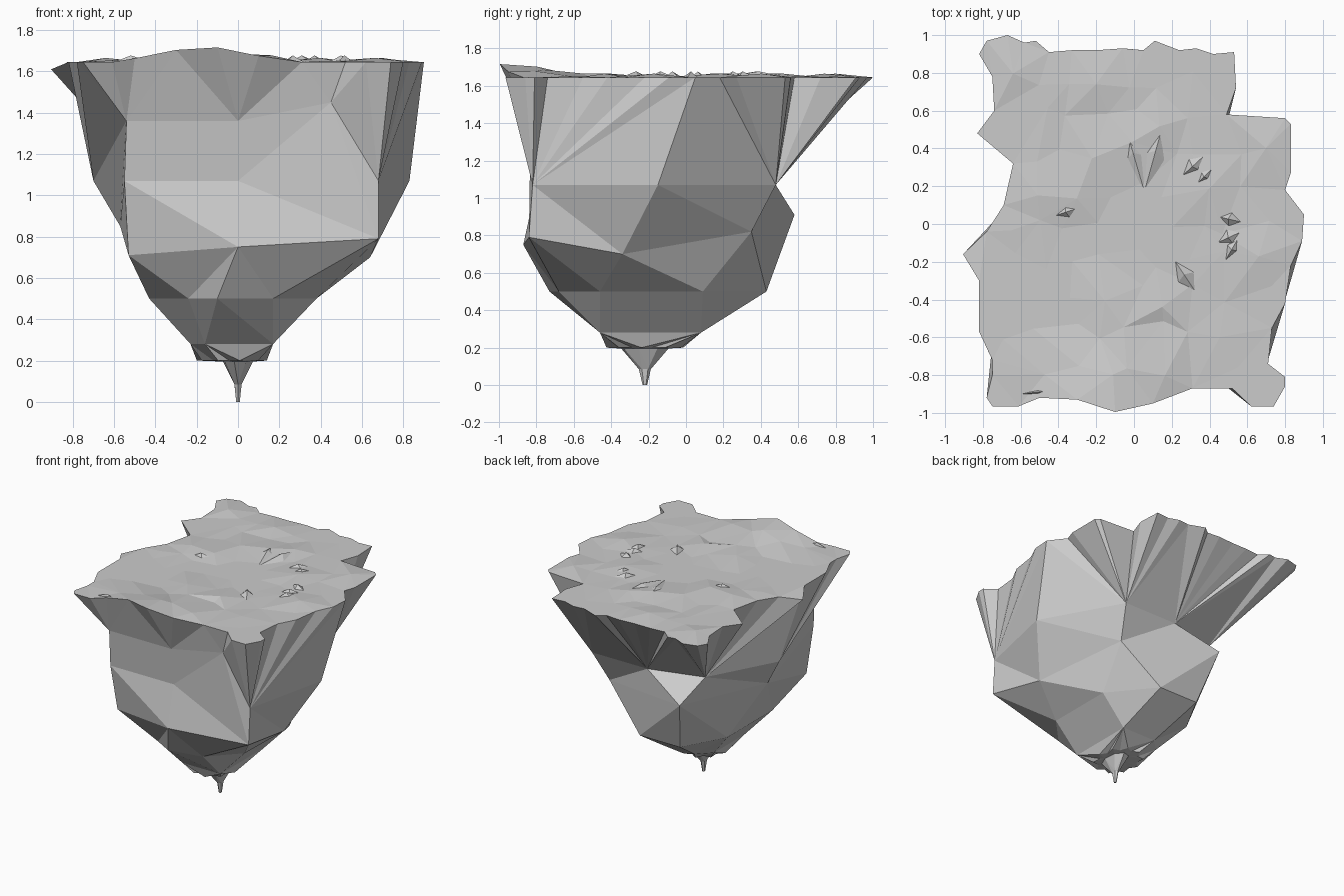
import bpy, bmesh, math, random
from mathutils import Vector
from mathutils.geometry import delaunay_2d_cdt

if "Cube" in bpy.data.objects:
    bpy.data.objects.remove(bpy.data.objects["Cube"])

random.seed(4)

# Plan outline of the grassy top, counter-clockwise from the front-left corner
RIM = [(-.75, -.72), (-.75, -.80), (-.78, -.92), (-.75, -.965), (-.61, -.965), (-.50, -.92),
       (-.30, -.93), (-.10, -.995), (.10, -.95), (.31, -.87), (.52, -.87), (.62, -.965),
       (.74, -.965), (.80, -.86), (.80, -.81), (.71, -.74), (.73, -.55), (.80, -.42),
       (.83, -.22), (.89, -.09), (.90, .05), (.80, .18), (.83, .27), (.83, .53), (.80, .56),
       (.49, .58), (.54, .72), (.53, .91), (.42, .90), (.33, .93), (.24, .92), (.11, .97),
       (.05, .92), (-.06, .93), (-.20, .92), (-.33, .92), (-.45, .91), (-.52, .97),
       (-.58, .96), (-.67, 1.0), (-.78, .97), (-.82, .90), (-.75, .78), (-.74, .60),
       (-.83, .48), (-.64, .32), (-.69, .10), (-.78, -.04), (-.905, -.16), (-.82, -.30),
       (-.82, -.57)]

# Rock rings below the rim, each starting at the front left
SHOULDER = [(-.54, -.83, 1.36), (0, -.83, 1.36), (.45, -.83, 1.45), (.68, -.82, 1.07),
            (.83, -.15, 1.07), (.48, .48, 1.07), (0, .48, 1.07), (-.42, .36, 1.07),
            (-.70, -.16, 1.07)]
# Rim point above each shoulder edge, where one fan of rock faces ends and the next begins
FANS = [6, 9, 11, 20, 20, 30, 38, 49, 53]
WAIST = [(-.55, -.80, 1.07), (0, -.80, 1.07), (.68, -.84, .79), (.64, -.34, .70),
         (.42, .35, .82), (-.35, .58, .91), (-.57, -.20, .85)]
BELLY = [(-.53, -.74, .71), (0, -.87, .75)] + WAIST[2:]
FOOT = [(x, y, .5) for x, y in ((-.43, -.46), (-.24, -.65), (-.1, -.73), (.17, -.68),
        (.38, -.46), (.38, .09), (.10, .43), (-.25, .43), (-.43, .10))]
ROOT = [(x, y, .28) for x, y in ((-.23, -.40), (-.16, -.46), (.17, -.46), (.17, .08),
        (-.13, .08), (-.23, -.02))]


def oval(rx, ry, z, n, cx=0.0, notch=0.0):
    pts = []
    for i in range(n):
        a = math.radians(-149) + math.tau * i / n
        k = 1 - notch * (i % 2)
        pts.append((cx + rx * k * math.cos(a), -.22 + ry * k * math.sin(a), z))
    return pts


def lip(x, y):
    """Height of the ground: nearly level with a raised lip at the front."""
    rise = .085 * max(0, 1 - abs(x + .17) / .42) * max(0, min(1, (-y - .55) / .35))
    return 1.645 + rise - (.035 if x < -.88 else 0)


def bridge(bm, low, high, cy, fans=None):
    """Triangulate between two rings of different counts, by angle or by given fans."""
    def ang(v):
        return (math.atan2(v.co.y - cy, v.co.x) + math.radians(150)) % math.tau

    def mid(ring, i):
        n = len(ring)
        a = ang(ring[i])
        b = ang(ring[(i + 1) % n]) + (math.tau if i + 1 == n else 0)
        return (a + b) / 2
    shift = fans[-1] - len(high) if fans else 0
    i, j, end = 0, shift, len(high) + shift
    while i < len(low) or j < end:
        a, b = low[i % len(low)], high[j % len(high)]
        if j == end:
            step_low = True
        elif i == len(low):
            step_low = False
        else:
            step_low = j >= fans[i] if fans else mid(low, i) < mid(high, j)
        if step_low:
            i += 1
            bm.faces.new((a, low[i % len(low)], b))
        else:
            j += 1
            bm.faces.new((a, high[j % len(high)], b))


def finish(bm, name):
    bmesh.ops.recalc_face_normals(bm, faces=bm.faces[:])
    me = bpy.data.meshes.new(name)
    bm.to_mesh(me)
    bm.free()
    ob = bpy.data.objects.new(name, me)
    bpy.context.collection.objects.link(ob)
    return ob


# Island: rock rings stacked down to the hanging spike
bm = bmesh.new()
rim = [(x, y, lip(x, y)) for x, y in RIM]
stack = [(rim, -.1), (SHOULDER, -.1), (WAIST, -.1), (BELLY, -.1), (FOOT, -.1), (ROOT, -.22),
         (oval(.17, .21, .20, 20, -.03, .2), -.22), (oval(.075, .13, .195, 8), -.22),
         (oval(.02, .032, .085, 6), -.22), (oval(.01, .012, 0, 6), -.22)]
rings = [[bm.verts.new(p) for p in ring] for ring, _ in stack]
for k in range(len(rings) - 1):
    bridge(bm, rings[k + 1], rings[k], stack[k][1], FANS if k == 0 else None)
bm.faces.new(rings[-1])

# Ground: scattered points triangulated inside the rim
pts = [Vector(p) for p in RIM]
for gx in range(-4, 5):
    for gy in range(-4, 5):
        x = gx * .17 + random.uniform(-.06, .06)
        y = gy * .19 + random.uniform(-.06, .06)
        if min((Vector((x, y)) - Vector(p)).length for p in RIM) > .1:
            pts.append(Vector((x, y)))
n = len(RIM)
co, _, tris, origin, _, _ = delaunay_2d_cdt(pts, [], [list(range(n))], 1, 1e-5)
ground = []
for c, o in zip(co, origin):
    on_rim = any(i < n for i in o)
    bump = 0 if on_rim else random.choice((0, 0, 0, .006, .02))
    ground.append(bm.verts.new((c.x, c.y, lip(c.x, c.y) + bump)))
for t in tris:
    bm.faces.new([ground[i] for i in t])
bmesh.ops.remove_doubles(bm, verts=bm.verts[:], dist=.0005)
bmesh.ops.dissolve_degenerate(bm, dist=.0001, edges=bm.edges[:])
finish(bm, "floating_island")


# Low stone shards poking through the ground
def shard(name, tip_a, tip_b, width):
    a, b = Vector(tip_a), Vector(tip_b)
    d = (b - a).normalized()
    side = Vector((-d.y, d.x)) * width
    m = a.lerp(b, .55)
    sb = bmesh.new()
    base = [sb.verts.new((p.x, p.y, 1.645)) for p in (a, m - side, b, m + side)]
    top = sb.verts.new((*a.lerp(b, .45), 1.677))
    for i in range(4):
        sb.faces.new((base[i], base[(i + 1) % 4], top))
    sb.faces.new(base[::-1])
    finish(sb, name)


SHARDS = [((-.05, .53), (.05, .19), .06), ((.16, .55), (.06, .19), .06),
          ((.25, .25), (.38, .37), .05), ((.32, .20), (.43, .31), .04),
          ((.44, .04), (.57, .01), .04), ((.44, -.10), (.57, -.04), .05),
          ((.48, -.20), (.56, -.06), .04), ((.22, -.20), (.32, -.35), .05),
          ((-.43, .04), (-.28, .09), .04), ((-.60, -.90), (-.42, -.88), .015)]
for i, s in enumerate(SHARDS):
    shard(f"stone_shard_{i + 1}", *s)
